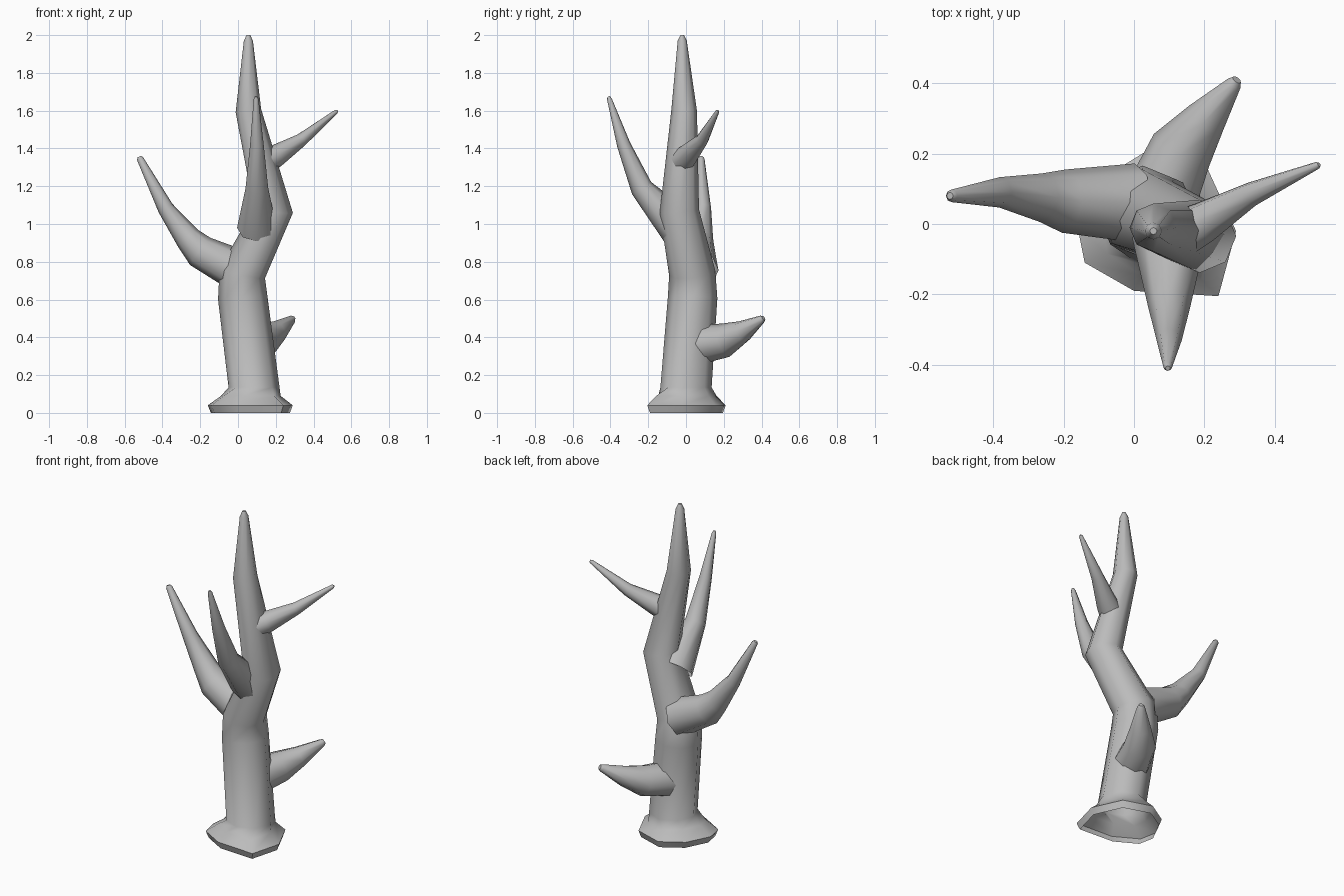
import bpy, bmesh
from math import cos, sin, tau, radians
from mathutils import Vector

if "Cube" in bpy.data.objects:
    bpy.data.objects.remove(bpy.data.objects["Cube"])

SIDES = 8

# Dull grey wood
bark = bpy.data.materials.new("bark_grey")
bark.diffuse_color = (.5, .5, .5, 1)
bark.use_nodes = True
bark.node_tree.nodes["Principled BSDF"].inputs["Base Color"].default_value = bark.diffuse_color


def finish(name, rings):
    """Skin a list of vertex rings into a tube with a closed tip and an open root."""
    bm = bmesh.new()
    loops = [[bm.verts.new(p) for p in ring] for ring in rings]
    for a, b in zip(loops, loops[1:]):
        for i in range(SIDES):
            j = (i + 1) % SIDES
            bm.faces.new((a[i], a[j], b[j], b[i]))
    bm.faces.new(loops[-1])
    bmesh.ops.recalc_face_normals(bm, faces=bm.faces[:])
    mesh = bpy.data.meshes.new(name)
    bm.to_mesh(mesh)
    bm.free()
    mesh.materials.append(bark)
    obj = bpy.data.objects.new(name, mesh)
    bpy.context.collection.objects.link(obj)
    bpy.ops.object.select_all(action='DESELECT')
    obj.select_set(True)
    bpy.context.view_layer.objects.active = obj
    bpy.ops.object.shade_smooth_by_angle(angle=radians(55))
    return obj


def tube_rings(path, ref):
    """Rings across a path of (x, y, z, radius), mitred at each bend."""
    pts = [Vector(p[:3]) for p in path]
    ref = Vector(ref)
    rings = []
    for i, p in enumerate(pts):
        t = Vector()
        if i > 0:
            t += (p - pts[i - 1]).normalized()
        if i < len(pts) - 1:
            t += (pts[i + 1] - p).normalized()
        t.normalize()
        u = (ref - t * ref.dot(t)).normalized()
        v = t.cross(u)
        r = path[i][3]
        rings.append([p + r * (cos(tau * k / SIDES) * u + sin(tau * k / SIDES) * v)
                      for k in range(SIDES)])
    return rings


# Trunk: uneven flared foot, then a crooked tapering stem
foot = [(.29, -.02), (.21, .155), (.04, .21), (-.09, .13),
        (-.16, -.01), (-.14, -.11), (.0, -.19), (.24, -.205)]
cx = .075


def foot_ring(z, sx, sy):
    return [Vector((cx + (x - cx) * sx, y * sy, z)) for x, y in foot]


stem = [(.085, 0, .135, .136), (.025, .035, .61, .131), (.023, .033, .74, .123),
        (.187, -.035, 1.07, .104), (.055, -.01, 1.6, .068),
        (.055, -.02, 1.97, .024), (.055, -.02, 2.0, .01)]
stem_rings = tube_rings(stem, (1, 0, 0))
stem_rings[0] = [Vector((p.x, p.y, .135)) for p in stem_rings[0]]
stem_rings[-1] = [Vector((p.x, p.y, 2.0)) for p in stem_rings[-1]]
finish("trunk", [foot_ring(0, .93, .93), foot_ring(.04, 1, 1),
                 foot_ring(.09, .7, .77)] + stem_rings)

# Branches: path points with radius, and a reference axis for the ring
branches = {
    "left_branch": ([(.0, .06, .755, .112), (-.2, .065, .855, .09),
                     (-.265, .075, .925, .069), (-.383, .09, 1.083, .043),
                     (-.518, .08, 1.345, .018), (-.523, .08, 1.357, .01)], (0, 1, 0)),
    "front_branch": ([(.1, -.04, .98, .105), (.1, -.235, 1.19, .06),
                      (.1, -.33, 1.42, .036), (.096, -.405, 1.66, .013),
                      (.096, -.41, 1.675, .007)], (1, 0, 0)),
    "right_branch": ([(.13, -.03, 1.32, .07), (.2, .005, 1.36, .06),
                      (.335, .085, 1.445, .035), (.52, .166, 1.595, .011),
                      (.526, .169, 1.6, .006)], (0, 1, 0)),
    "low_back_branch": ([(.07, .06, .36, .105), (.135, .21, .385, .091),
                         (.205, .3, .43, .06), (.285, .4, .495, .022),
                         (.292, .41, .502, .014)], (0, 0, 1)),
}
for name, (path, ref) in branches.items():
    finish(name, tube_rings(path, ref))
